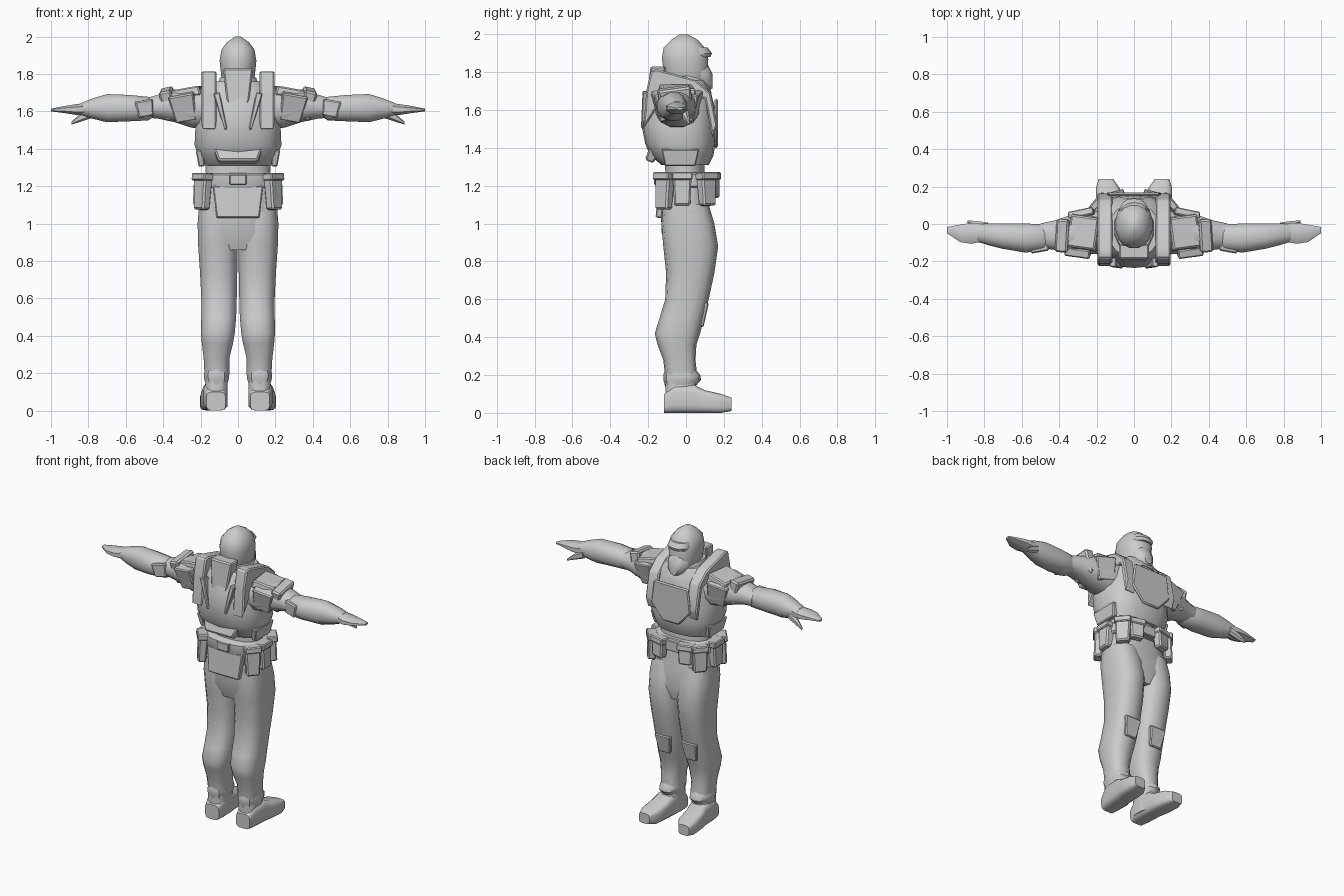
import bpy
import bmesh
import math
from mathutils import Matrix, Vector, Euler

default_cube = bpy.data.objects.get("Cube")
if default_cube:
    bpy.data.objects.remove(default_cube, do_unlink=True)

GREY = (.6, .6, .6, 1)
material = bpy.data.materials.new("plain grey")
material.use_nodes = True
material.diffuse_color = GREY
material.node_tree.nodes["Principled BSDF"].inputs["Base Color"].default_value = GREY

SIDES = (("left", 1), ("right", -1))


def finish(name, bm, mirrored=False, angle=40):
    """Turn a bmesh into a shaded object with the shared material."""
    if mirrored:
        bmesh.ops.scale(bm, vec=(-1, 1, 1), verts=bm.verts)
    bmesh.ops.recalc_face_normals(bm, faces=bm.faces)
    mesh = bpy.data.meshes.new(name)
    bm.to_mesh(mesh)
    bm.free()
    mesh.materials.append(material)
    obj = bpy.data.objects.new(name, mesh)
    bpy.context.collection.objects.link(obj)
    bpy.ops.object.select_all(action="DESELECT")
    obj.select_set(True)
    bpy.context.view_layer.objects.active = obj
    bpy.ops.object.shade_smooth_by_angle(angle=math.radians(angle))
    return obj


def rounded(value, power):
    return math.copysign(abs(value) ** (2 / power), value)


def loft(name, axis, rings, sides=14, power=2.3, mirrored=False):
    """Skin rounded sections given as (position, low a, high a, low b, high b)."""
    bm = bmesh.new()
    loops = []
    for ring in rings:
        if len(ring) == 4:  # symmetric section: position, half width, low b, high b
            ring = (ring[0], -ring[1], ring[1], ring[2], ring[3])
        t, a_low, a_high, b_low, b_high = ring
        loop = []
        for i in range(sides):
            turn = math.tau * (i + .5) / sides
            a = (a_low + a_high + (a_high - a_low) * rounded(math.cos(turn), power)) / 2
            b = (b_low + b_high + (b_high - b_low) * rounded(math.sin(turn), power)) / 2
            point = {"x": (t, a, b), "y": (a, t, b), "z": (a, b, t)}[axis]
            loop.append(bm.verts.new(point))
        loops.append(loop)
    for low, high in zip(loops, loops[1:]):
        for i in range(sides):
            j = (i + 1) % sides
            bm.faces.new((low[i], low[j], high[j], high[i]))
    bm.faces.new(loops[0])
    bm.faces.new(loops[-1])
    return finish(name, bm, mirrored)


def block(name, centre, size, tilt=(0, 0, 0), taper=1, mirrored=False):
    """Bevelled box whose lower end is scaled by taper; tilt is in degrees."""
    bm = bmesh.new()
    bmesh.ops.create_cube(bm, size=1)
    for v in bm.verts:
        if v.co.z < 0:
            v.co.x *= taper
            v.co.y *= taper
    bmesh.ops.scale(bm, vec=size, verts=bm.verts)
    bmesh.ops.bevel(bm, geom=bm.edges[:], offset=min(size) * .15, segments=1, affect="EDGES")
    turn = Euler([math.radians(a) for a in tilt]).to_matrix().to_4x4()
    bmesh.ops.transform(bm, matrix=Matrix.Translation(centre) @ turn, verts=bm.verts)
    return finish(name, bm, mirrored, 30)


def prism(name, outline, place, depth, mirrored=False):
    """Extrude a flat outline, mapped to space by place, along a depth vector."""
    bm = bmesh.new()
    face = bm.faces.new([bm.verts.new(place(*p)) for p in outline])
    made = bmesh.ops.extrude_face_region(bm, geom=[face])["geom"]
    verts = [g for g in made if isinstance(g, bmesh.types.BMVert)]
    bmesh.ops.translate(bm, vec=Vector(depth), verts=verts)
    bmesh.ops.bevel(bm, geom=bm.edges[:], offset=.008, segments=1, affect="EDGES")
    return finish(name, bm, mirrored, 30)


# Torso: flared vest, narrow waist, hips
loft("vest", "z", [
    (1.31, .19, -.13, .12), (1.36, .215, -.19, .145), (1.42, .235, -.215, .155),
    (1.52, .23, -.235, .155), (1.62, .21, -.22, .15), (1.7, .19, -.195, .13),
    (1.76, .13, -.17, .1)], sides=18, power=2.6)
loft("waist", "z", [
    (1.18, .19, -.13, .11), (1.27, .175, -.11, .1), (1.36, .18, -.12, .1)], sides=16)
loft("hips", "z", [
    (.86, .19, -.1, .13), (.95, .205, -.13, .15), (1.06, .215, -.135, .13),
    (1.2, .19, -.13, .11)], sides=16, power=2.8)
loft("belt", "z", [
    (1.19, .2, -.15, .13), (1.2, .21, -.155, .135), (1.26, .205, -.155, .13),
    (1.27, .19, -.14, .12)], sides=16, power=2.8)

# Head: hood, collar and breathing mask
loft("neck", "z", [(1.68, .1, -.13, .1), (1.82, .08, -.1, .09)])
loft("hood", "z", [
    (1.71, .07, -.09, .11), (1.78, .09, -.115, .115), (1.87, .1, -.13, .12),
    (1.93, .09, -.12, .1), (1.97, .06, -.08, .065), (2, .015, -.035, .01)], sides=16)
loft("brow", "z", [
    (1.88, .07, -.02, .13), (1.9, .078, -.02, .137), (1.93, .07, -.02, .115)])
loft("mask", "y", [
    (.08, .075, 1.7, 1.85), (.115, .06, 1.7, 1.84), (.14, .03, 1.715, 1.79)],
    sides=10)
loft("collar", "z", [
    (1.69, .14, -.16, .14), (1.74, .115, -.155, .12), (1.78, .1, -.14, .08)], sides=12)


def on_back(x, z):
    return (x, -.215 + max(0, z - 1.6) * .12, z)


def on_chest(x, z):
    return (x, .15, z)


# Back plate with raised spine and ribs, chest plate
prism("spine_plate", [(-.08, 1.83), (.08, 1.83), (.06, 1.66), (.025, 1.53),
                      (-.025, 1.53), (-.06, 1.66)], on_back, (0, .08, 0))
prism("chest_plate", [(-.13, 1.66), (.13, 1.66), (.15, 1.5), (.06, 1.4),
                      (-.06, 1.4), (-.15, 1.5)], on_chest, (0, .018, 0))
block("lumbar_pad", (0, -.18, 1.36), (.26, .06, .07), (-25, 0, 0), .8)

# Belt details
block("rear_buckle", (0, -.155, 1.235), (.09, .03, .055))
block("rear_flap", (0, -.135, 1.115), (.27, .04, .17), (-6, 0, 0), .85)
block("front_buckle", (0, .135, 1.23), (.1, .03, .07))

for side, sign in SIDES:
    flip = sign < 0

    def across(y, z):
        return (.115, y, z)

    # Shoulder strap running over the top from back to chest
    prism(side + "_strap", [
        (-.225, 1.5), (-.21, 1.7), (-.185, 1.81), (-.15, 1.815), (.05, 1.76),
        (.13, 1.69), (.165, 1.52), (.14, 1.45), (.1, 1.66), (-.1, 1.7)],
        across, (.08, 0, 0), flip)
    block(side + "_back_rib", (.09, -.215, 1.6), (.035, .05, .2), (-6, 14, 0), .5, flip)
    block(side + "_vest_hem", (.2, -.03, 1.35), (.04, .2, .09), (0, 8, 0), .8, flip)

    # Pouches round the belt: x, y, heading, drop
    pouches = {"hip": (.21, -.02, 0, .17), "rear": (.19, -.115, -40, .19),
               "front": (.18, .11, 40, .17), "groin": (.1, .14, 75, .13)}
    for place, (x, y, heading, drop) in pouches.items():
        block(f"{side}_{place}_pouch", (x, y, 1.265 - drop / 2), (.06, .1, drop),
              (0, -4, heading), .85, flip)
        block(f"{side}_{place}_pouch_lid", (x, y, 1.25), (.068, .108, .04),
              (0, -4, heading), 1, flip)

    # Leg with thigh, bulging calf and boot shaft
    loft(side + "_leg", "z", [
        (.19, .045, .18, -.11, .06), (.28, .045, .185, -.12, .05),
        (.36, .025, .195, -.15, .055), (.42, .015, .2, -.165, .075),
        (.5, .008, .198, -.14, .095), (.6, .005, .198, -.11, .12),
        (.74, .002, .205, -.105, .15), (.88, 0, .215, -.12, .17),
        (1, .005, .218, -.13, .15), (1.1, .02, .21, -.12, .12)],
        power=2.6, mirrored=flip)
    loft(side + "_boot_cuff", "z", [
        (.14, .055, .175, -.11, .05), (.175, .045, .185, -.12, .08),
        (.2, .045, .185, -.12, .075), (.23, .055, .175, -.11, .05)],
        sides=10, mirrored=flip)
    loft(side + "_boot_shaft", "z", [
        (.02, .055, .18, -.11, .06), (.18, .055, .175, -.11, .055)],
        sides=12, power=2.8, mirrored=flip)
    loft(side + "_foot", "y", [
        (-.115, .065, .17, 0, .1), (-.06, .055, .185, 0, .15), (.04, .06, .19, 0, .15),
        (.1, .065, .2, 0, .12), (.19, .075, .205, 0, .1), (.24, .11, .19, .01, .08)],
        sides=16, power=4, mirrored=flip)
    block(side + "_knee_pad", (.1, .09, .52), (.12, .04, .13), (-10, 0, 0), .7, flip)

    # Arm: upper sleeve, flared forearm guard, flat hand and thumb
    loft(side + "_upper_arm", "x", [
        (.14, -.16, .08, 1.5, 1.74), (.25, -.165, .065, 1.51, 1.72),
        (.34, -.155, .05, 1.54, 1.72), (.43, -.14, .02, 1.56, 1.69),
        (.5, -.13, .005, 1.565, 1.67)], sides=12, mirrored=flip)
    loft(side + "_forearm", "x", [
        (.45, -.12, -.01, 1.57, 1.66), (.48, -.145, 0, 1.55, 1.68),
        (.58, -.155, .005, 1.545, 1.69), (.7, -.135, .005, 1.54, 1.695),
        (.78, -.115, .005, 1.56, 1.67), (.84, -.095, 0, 1.58, 1.645)],
        sides=12, mirrored=flip)
    loft(side + "_hand", "x", [
        (.8, -.095, .005, 1.575, 1.65), (.87, -.11, .01, 1.58, 1.64),
        (.93, -.1, 0, 1.59, 1.63), (1, -.05, -.015, 1.6, 1.615)],
        sides=8, mirrored=flip)
    loft(side + "_thumb", "x", [
        (.78, -.03, .01, 1.565, 1.62), (.84, -.02, .018, 1.545, 1.59),
        (.89, .005, .02, 1.53, 1.545)], sides=6, mirrored=flip)

    # Angular shoulder and elbow armour
    block(side + "_shoulder_cap", (.27, -.045, 1.7), (.15, .17, .05), (0, 10, 8), 1.1, flip)
    block(side + "_shoulder_back", (.29, -.14, 1.62), (.14, .05, .15), (14, 10, 8), .8, flip)
    block(side + "_shoulder_front", (.27, .045, 1.62), (.14, .04, .15), (-14, 10, -12), .8, flip)
    block(side + "_arm_band", (.37, -.055, 1.64), (.07, .18, .16), (8, 12, 5), .85, flip)
    block(side + "_elbow_guard", (.5, -.125, 1.615), (.1, .05, .09), (0, 10, -10), .8, flip)
